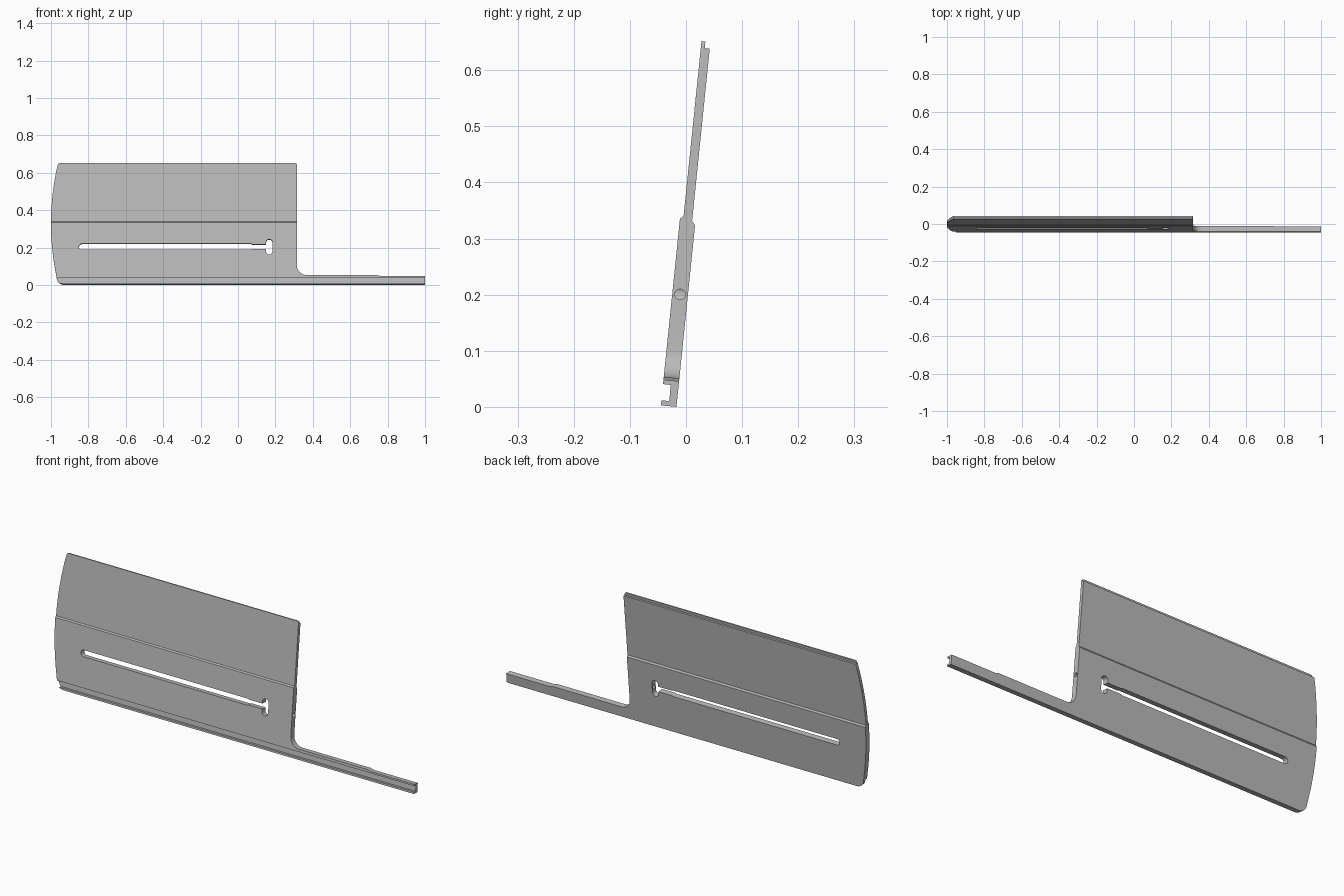
import bpy, bmesh
from math import sin, cos, pi
from mathutils import Matrix, Vector

cube = bpy.data.objects.get("Cube")
if cube:
    bpy.data.objects.remove(cube, do_unlink=True)

grey = bpy.data.materials.new("satin grey")
grey.use_nodes = True
colour = (0.5, 0.5, 0.5, 1)
grey.diffuse_color = colour
grey.node_tree.nodes["Principled BSDF"].inputs["Base Color"].default_value = colour


def prism(name, points, to_3d, start, end):
    """Extrude a closed 2D profile between two depths."""
    bm = bmesh.new()
    face = bm.faces.new([bm.verts.new(to_3d(a, b, start)) for a, b in points])
    offset = Vector(to_3d(0, 0, end)) - Vector(to_3d(0, 0, start))
    new = bmesh.ops.extrude_face_region(bm, geom=[face])["geom"]
    moved = [v for v in new if isinstance(v, bmesh.types.BMVert)]
    bmesh.ops.translate(bm, verts=moved, vec=offset)
    bmesh.ops.recalc_face_normals(bm, faces=bm.faces)
    mesh = bpy.data.meshes.new(name)
    bm.to_mesh(mesh)
    bm.free()
    mesh.materials.append(grey)
    obj = bpy.data.objects.new(name, mesh)
    bpy.context.collection.objects.link(obj)
    return obj


def along_x(y, z, d):
    return (d, y, z)


def along_y(x, z, d):
    return (x, d, z)


def arc(cx, cz, r, start, end, steps=8):
    """Arc points; angles in units of pi."""
    turns = [start + (end - start) * i / steps for i in range(steps + 1)]
    return [(cx + r * cos(t * pi), cz + r * sin(t * pi)) for t in turns]


def combine(target, cutter, operation):
    cutter.hide_render = True
    mod = target.modifiers.new("cut", 'BOOLEAN')
    mod.operation = operation
    mod.solver = 'EXACT'
    mod.object = cutter
    bpy.context.view_layer.objects.active = target
    bpy.ops.object.modifier_apply(modifier=mod.name)
    bpy.data.objects.remove(cutter, do_unlink=True)


# Cross-section: hooked lower rail, thick lower half, thin upper half, top tongue
section = [(0, 0), (0, 0.325), (-0.006, 0.333), (-0.006, 0.641),
           (-0.015, 0.641), (-0.015, 0.653), (-0.022, 0.653),
           (-0.022, 0.34), (-0.028, 0.334), (-0.028, 0.038),
           (-0.014, 0.038), (-0.014, 0.009), (-0.028, 0.009), (-0.028, 0)]
panel = prism("slotted_panel", section, along_x, -1.1, 1)

# Front outline: bowed left end, rounded corners, filleted step down to the arm
bow = [(-1 + 0.037 * ((z - 0.33) / 0.32) ** 2, z)
       for z in [0.05 + 0.59 * i / 16 for i in range(17)]]
outline = [(-0.93, -0.02), (1.1, -0.02), (1.1, 0.046), (0.76, 0.046), (0.74, 0.051)]
outline += arc(0.365, 0.101, 0.05, 1.5, 1.0)
outline += arc(0.307, 0.645, 0.008, 0, 0.5, 3)
outline += arc(-0.953, 0.643, 0.01, 0.5, 0.95, 3)
outline += list(reversed(bow))
outline += arc(-0.93, 0.04, 0.04, 1.08, 1.5)
combine(panel, prism("outline_helper", outline, along_y, -0.2, 0.2), 'INTERSECT')

# Long slot with a rounded left end and an upright keyhole head
slot = arc(-0.834, 0.203, 0.016, 0.5, 1.5)
slot += [(0.07, 0.187), (0.075, 0.19), (0.15, 0.19)]
slot += arc(0.167, 0.178, 0.017, 1, 2)
slot += arc(0.167, 0.226, 0.017, 0, 1)
slot += [(0.15, 0.216), (0.075, 0.216), (0.07, 0.219)]
combine(panel, prism("slot_helper", slot, along_y, -0.2, 0.2), 'DIFFERENCE')

# Round hole running from the right edge into the slot head
bore = arc(-0.014, 0.2, 0.0095, 0, 2, 20)[:-1]
combine(panel, prism("bore_helper", bore, along_x, 0.167, 0.4), 'DIFFERENCE')

# Lean the whole panel backwards
panel.data.transform(Matrix.Translation((0, -0.017, 0)) @ Matrix.Rotation(-0.102, 4, 'X'))
panel.select_set(True)
bpy.context.view_layer.objects.active = panel
bpy.ops.object.shade_smooth_by_angle(angle=0.5)
